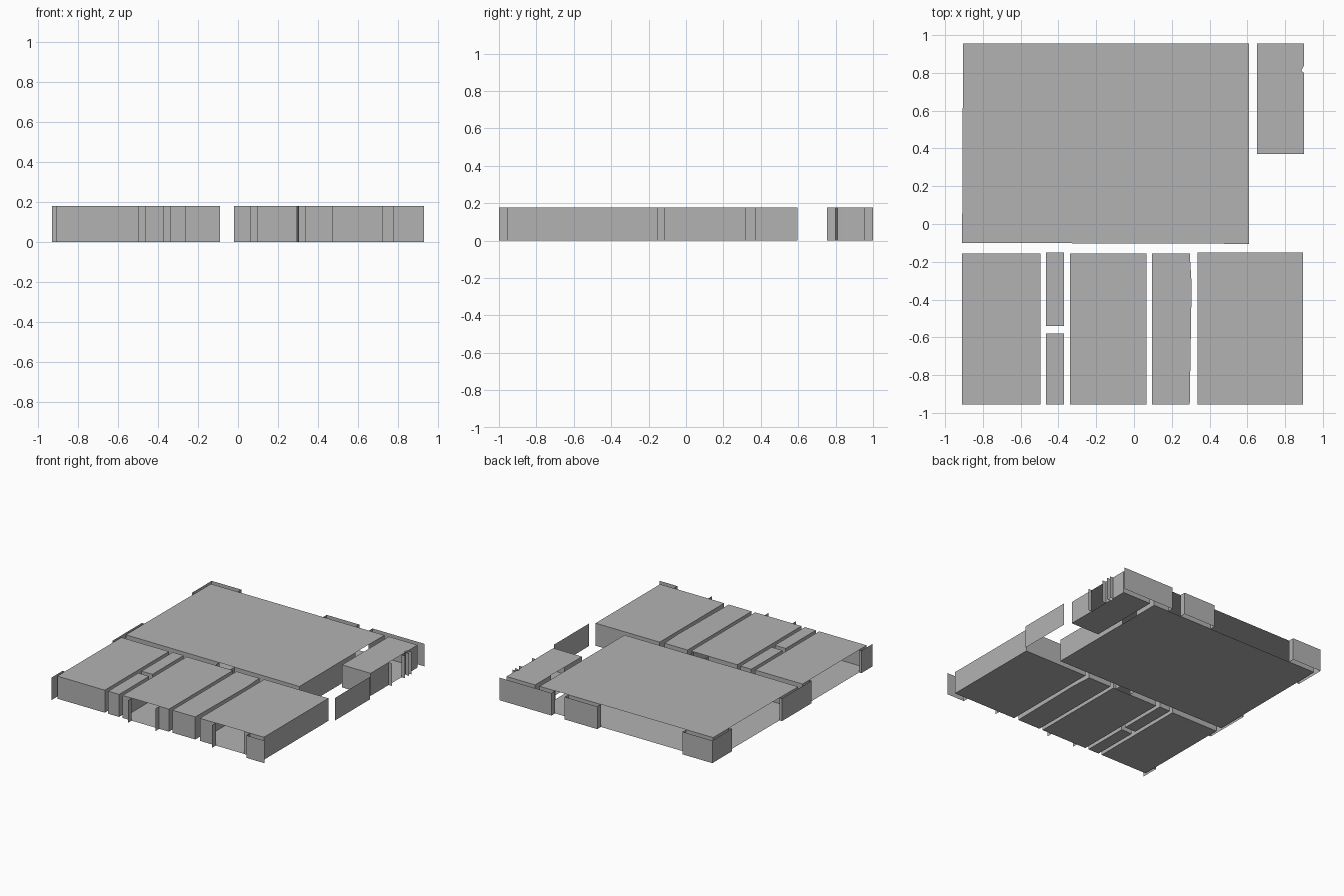
import bpy
from mathutils import Vector

cube = bpy.data.objects.get("Cube")
if cube:
    bpy.data.objects.remove(cube, do_unlink=True)

HEIGHT = 0.178

grey = bpy.data.materials.new("plain grey")
grey.use_nodes = True
grey.diffuse_color = (0.45, 0.45, 0.45, 1)
grey.node_tree.nodes["Principled BSDF"].inputs["Base Color"].default_value = (0.45, 0.45, 0.45, 1)


def build(name, faces):
    """Make one object from a list of separate polygons."""
    verts, polys = [], []
    for face in faces:
        polys.append(range(len(verts), len(verts) + len(face)))
        verts.extend(face)
    mesh = bpy.data.meshes.new(name)
    mesh.from_pydata(verts, [], [list(p) for p in polys])
    mesh.materials.append(grey)
    obj = bpy.data.objects.new(name, mesh)
    bpy.context.collection.objects.link(obj)


def sheet(a, b):
    """Upright wall sheet between two plan points."""
    return [(a[0], a[1], 0), (b[0], b[1], 0), (b[0], b[1], HEIGHT), (a[0], a[1], HEIGHT)]


def wall_with_gaps(a, b, gaps):
    """Wall from a to b, left open between the given coordinates along its main axis."""
    a, b = Vector(a), Vector(b)
    axis = 0 if abs(b.x - a.x) > abs(b.y - a.y) else 1
    length = b[axis] - a[axis]
    cuts = sorted(tuple(sorted((g - a[axis]) / length for g in gap)) for gap in gaps)
    faces, start = [], 0
    for low, high in cuts + [(1, 1)]:
        if low > start:
            faces.append(sheet(a.lerp(b, start), a.lerp(b, low)))
        start = max(start, high)
    return faces


def room(name, outline, gaps):
    """Floor, ceiling and walls; gaps maps an edge number to its openings."""
    floor = [(x, y, 0) for x, y in reversed(outline)]
    ceiling = [(x, y, HEIGHT) for x, y in outline]
    build(name + "_floor", [floor])
    build(name + "_ceiling", [ceiling])
    walls = []
    for i, a in enumerate(outline):
        walls += wall_with_gaps(a, outline[(i + 1) % len(outline)], gaps.get(i, []))
    build(name + "_walls", walls)


def box(x0, x1, y0, y1):
    # Edges in order: front, left (+x) side, back, right (-x) side
    return [(x0, y0), (x1, y0), (x1, y1), (x0, y1)]


# Rooms
room("main_room", [(-0.91, -0.1), (0.61, -0.105), (0.61, 0.955), (-0.905, 0.955)],
     {0: [(-0.09, 0.04)], 1: [(0.595, 0.755)],
      2: [(0.36, 0.475), (-0.67, 0.075)], 3: [(0.13, 0.755)]})
room("corner_room", [(0.65, 0.37), (0.9, 0.37), (0.9, 0.8), (0.885, 0.81),
                     (0.9, 0.84), (0.9, 0.955), (0.65, 0.955)],
     {1: [(0.595, 0.755)], 6: [(0.595, 0.755)]})
room("right_room", box(-0.91, -0.495, -0.955, -0.155), {3: [(-0.86, -0.24)]})
room("front_closet", box(-0.465, -0.37, -0.955, -0.58), {})
room("back_closet", box(-0.465, -0.37, -0.54, -0.15), {})
room("middle_room", box(-0.34, 0.065, -0.955, -0.155),
     {0: [(-0.26, -0.02)], 2: [(-0.09, 0.04)]})
room("narrow_room", [(0.095, -0.955), (0.295, -0.955), (0.305, -0.32),
                     (0.295, -0.155), (0.095, -0.155)], {})
room("left_room", box(0.335, 0.895, -0.955, -0.15), {0: [(0.475, 0.72)]})

# Outer facade
build("back_facade", wall_with_gaps((0.93, 1), (-0.93, 1), [(0.36, 0.475), (-0.67, 0.075)]))
build("right_facade", wall_with_gaps((-0.93, 1), (-0.93, -1), [(0.13, 0.755), (-0.86, -0.24)]))
build("left_facade", [sheet((0.93, -0.118), (0.93, 0.32))])
build("front_facade", [sheet((0.775, -1), (0.93, -1))])

# Reveals joining the facade to the rooms beside each opening
build("front_reveals", [sheet((x, -1), (x, -0.955)) for x in (-0.26, -0.02, 0.475, 0.775)])
build("back_reveals", [sheet((x, 0.955), (x, 1)) for x in (0.475, 0.36, 0.075, -0.67)])
build("right_reveals", [sheet((-0.93, y), (-0.91, y)) for y in (0.755, 0.13, -0.24, -0.86)])
build("left_reveals", [sheet((0.9, y), (0.93, y)) for y in (0.595, 0.755, 0.805, 0.835)])

# Door passage between the main and middle rooms
build("door_reveals", [sheet((x, -0.155), (x, -0.1)) for x in (-0.09, 0.04)])
